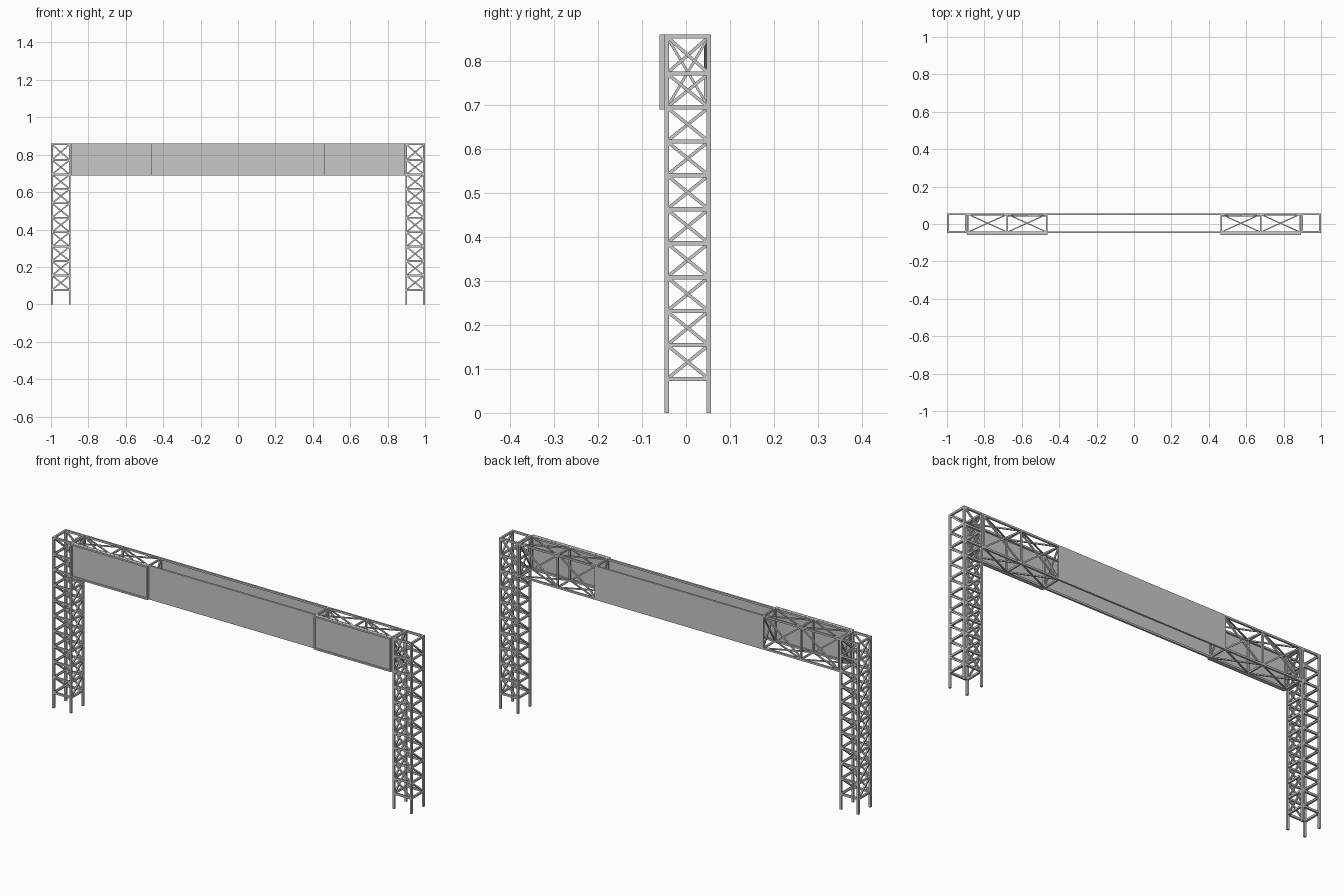
import bpy, bmesh
from mathutils import Vector, Matrix

if "Cube" in bpy.data.objects:
    bpy.data.objects.remove(bpy.data.objects["Cube"])

grey = bpy.data.materials.new("steel grey")
grey.diffuse_color = (0.58, 0.58, 0.58, 1)
grey.use_nodes = True
grey.node_tree.nodes["Principled BSDF"].inputs["Base Color"].default_value = grey.diffuse_color


def bar(bm, p, q, w, d=None):
    """Square bar from p to q."""
    p, q = Vector(p), Vector(q)
    v = q - p
    z = v.normalized()
    up = Vector((0, 1, 0)) if abs(z.y) < 0.5 and abs(z.x) > 0.01 else Vector((1, 0, 0))
    x = up.cross(z).normalized()
    y = z.cross(x)
    rot = Matrix((x, y, z)).transposed().to_4x4()
    m = Matrix.Translation((p + q) / 2) @ rot @ Matrix.Diagonal((w, d or w, v.length, 1))
    bmesh.ops.create_cube(bm, size=1, matrix=m)


def box(bm, lo, hi):
    lo, hi = Vector(lo), Vector(hi)
    m = Matrix.Translation((lo + hi) / 2) @ Matrix.Diagonal((*(hi - lo), 1))
    bmesh.ops.create_cube(bm, size=1, matrix=m)


def cross(bm, a, b, c, d, w):
    """X brace over the quad a-b-c-d."""
    bar(bm, a, c, w)
    bar(bm, b, d, w)


def finish(bm, name):
    me = bpy.data.meshes.new(name)
    bm.to_mesh(me)
    bm.free()
    me.materials.append(grey)
    ob = bpy.data.objects.new(name, me)
    bpy.context.collection.objects.link(ob)


T = 0.01                       # main tube thickness
YF, YB = -0.0435, 0.052        # front and back tube centres
TOP, LOW = 0.8555, 0.694       # gantry chord heights
X0, X1 = 0.462, 0.892          # truss box ends
XM = (X0 + X1) / 2
levels = [0.077 + 0.0772 * i for i in range(10)] + [TOP]

for s, side in ((-1, "left"), (1, "right")):
    # tower legs, rungs and one diagonal per bay, turning around the tower
    bm = bmesh.new()
    corners = [(s * 0.995, YF), (s * 0.8995, YF), (s * 0.8995, YB), (s * 0.995, YB)]
    for x, y in corners:
        bar(bm, (x, y, 0), (x, y, 0.86), T)
    finish(bm, side + "_tower_legs")
    bm = bmesh.new()
    for i in range(4):
        a, b = corners[i], corners[(i + 1) % 4]
        for z in levels:
            bar(bm, (*a, z), (*b, z), T * 0.95)
        for z, zn in zip(levels, levels[1:]):
            bar(bm, (*a, z), (*b, zn), 0.0075)
    finish(bm, side + "_tower_bracing")

    # truss box behind the sign board
    bm = bmesh.new()
    xs = [s * (X0 + 0.004), s * XM, s * (X1 - 0.004)]
    for x in xs:
        for z in (TOP, LOW):
            bar(bm, (x, YF, z), (x, YB, z), 0.008)
        for y in (YF, YB):
            bar(bm, (x, y, LOW), (x, y, TOP), 0.008)
    for x in (xs[0], xs[2]):
        cross(bm, (x, YF, LOW), (x, YB, LOW), (x, YB, TOP), (x, YF, TOP), 0.006)
    for i in range(2):
        a, b = xs[i], xs[i + 1]
        for z in (TOP, LOW):
            cross(bm, (a, YF, z), (b, YF, z), (b, YB, z), (a, YB, z), 0.006)
        y = YB - (0.008 if i == 0 else 0.002)
        cross(bm, (a, y, LOW), (b, y, LOW), (b, y, TOP), (a, y, TOP), 0.007)
    finish(bm, side + "_truss_box")

    # front sign board with raised rim
    bm = bmesh.new()
    xa, xb = sorted((s * X0, s * X1))
    box(bm, (xa, -0.054, 0.69), (xb, -0.0485, 0.86))
    r = 0.008
    box(bm, (xa, -0.06, 0.69), (xb, -0.054, 0.69 + r))
    box(bm, (xa, -0.06, 0.86 - r), (xb, -0.054, 0.86))
    box(bm, (xa, -0.06, 0.69 + r), (xa + r, -0.054, 0.86 - r))
    box(bm, (xb - r, -0.06, 0.69 + r), (xb, -0.054, 0.86 - r))
    finish(bm, side + "_sign_board")

# long horizontal chords
bm = bmesh.new()
for y in (YF, YB):
    for z in (TOP, LOW):
        bar(bm, (-0.995, y, z), (0.995, y, z), 0.009)
finish(bm, "gantry_chords")

# middle panels, front and back
for name, ya, yb in (("front_middle_panel", -0.049, -0.0465),
                     ("back_middle_panel", 0.0545, 0.057)):
    bm = bmesh.new()
    box(bm, (-X0, ya, 0.69), (X0, yb, 0.86))
    finish(bm, name)
